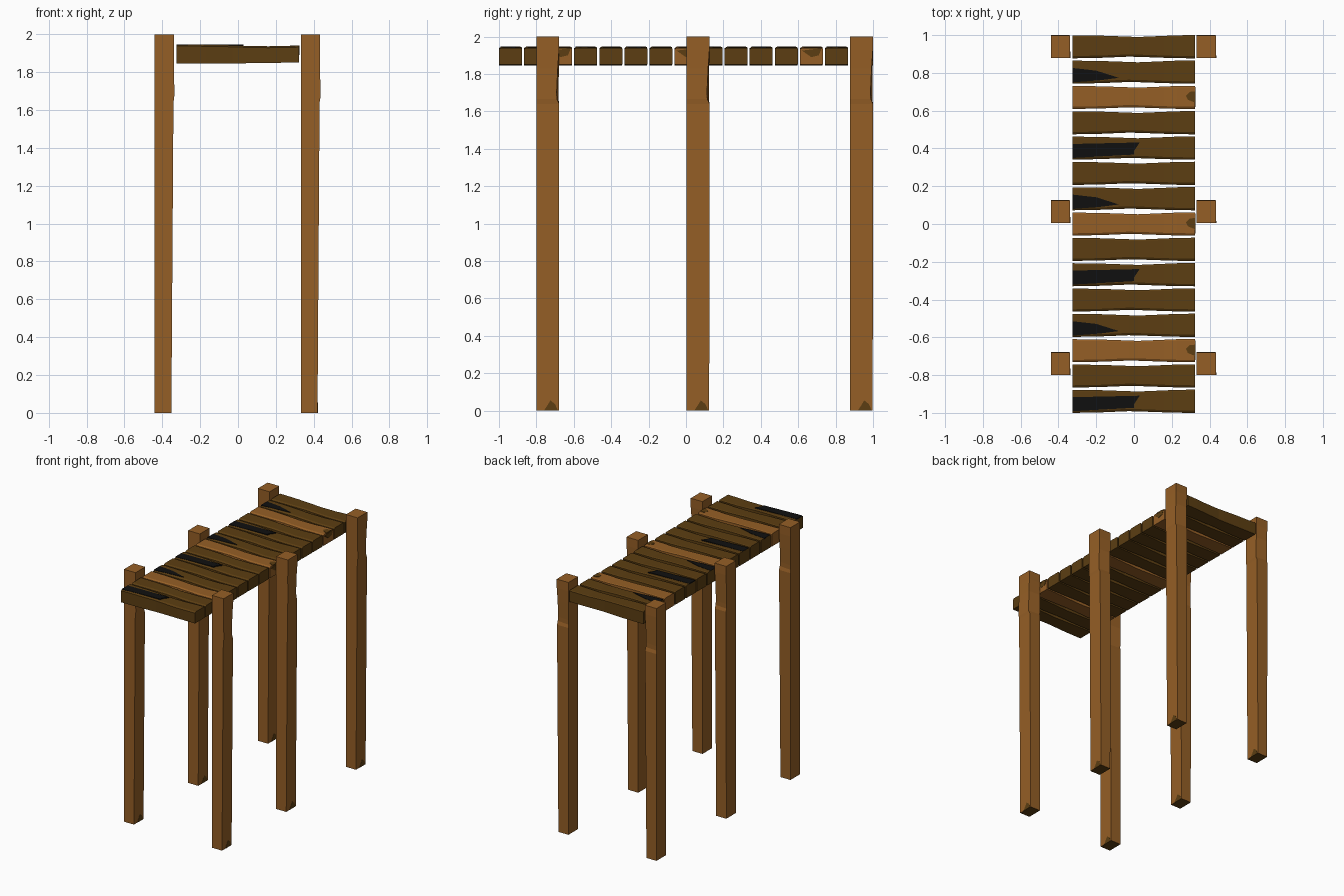
import bpy, bmesh

if "Cube" in bpy.data.objects:
    bpy.data.objects.remove(bpy.data.objects["Cube"])


def mat(name, rgb):
    m = bpy.data.materials.new(name)
    m.diffuse_color = (*rgb, 1)
    m.use_nodes = True
    m.node_tree.nodes["Principled BSDF"].inputs["Base Color"].default_value = m.diffuse_color
    return m


LIGHT = mat("light_wood", (0.30, 0.114, 0.019))
DARK = mat("dark_wood", (0.107, 0.048, 0.006))
BLACK = mat("black_rot", (0.005, 0.005, 0.005))


def loft(name, rings, mats, loc, dark_start=False):
    """Skin a list of closed rings into a capped solid."""
    bm = bmesh.new()
    vs = [[bm.verts.new(p) for p in r] for r in rings]
    n = len(rings[0])
    for a, b in zip(vs, vs[1:]):
        for i in range(n):
            j = (i + 1) % n
            bm.faces.new((a[i], a[j], b[j], b[i]))
    cap = bm.faces.new(vs[0][::-1])
    if dark_start:
        cap.material_index = 1
    bm.faces.new(vs[-1])
    bmesh.ops.recalc_face_normals(bm, faces=bm.faces)
    me = bpy.data.meshes.new(name)
    bm.to_mesh(me)
    bm.free()
    for m in mats:
        me.materials.append(m)
    ob = bpy.data.objects.new(name, me)
    ob.location = loc
    bpy.context.collection.objects.link(ob)
    return ob


def plate(name, pts, axis, lo, hi, m, loc):
    """Thin plate: a 2D outline extruded along one axis (0 = x, 2 = z)."""
    def ring(h):
        return [(h, a, b) if axis == 0 else (a, b, h) for a, b in pts]
    loft(name, [ring(lo), ring(hi)], [m], loc)


# posts: tapered, with a chipped corner near the top
# (z, width at front, width at back, depth at left, depth at right)
POST = [
    (0.00, 0.088, 0.088, 0.120, 0.120),
    (1.64, 0.099, 0.099, 0.122, 0.122),
    (1.665, 0.103, 0.101, 0.118, 0.110),
    (1.70, 0.104, 0.099, 0.119, 0.108),
    (1.83, 0.101, 0.099, 0.120, 0.114),
    (1.93, 0.102, 0.102, 0.121, 0.121),
    (2.00, 0.102, 0.102, 0.121, 0.121),
]
post_rings = [[(0, 0, z), (wf, 0, z), (wb, dr, z), (0, dl, z)] for z, wf, wb, dl, dr in POST]
for side, x in (("left", -0.44), ("right", 0.332)):
    for row, y in (("front", -0.80), ("middle", 0.004), ("back", 0.878)):
        loc = (x, y, 0)
        loft(f"{side}_{row}_post", post_rings, [LIGHT, DARK], loc, True)
        plate(f"{side}_{row}_post_chip",
              [(0.04, 0), (0.115, 0), (0.10, 0.035), (0.075, 0.055), (0.06, 0.03)],
              0, 0.083, 0.0895, DARK, loc)

# planks: waisted and slightly worn along their length
# (x, y front, y back, z bottom, z top)
PLANK = [
    (-0.325, -0.061, 0.061, 1.846, 1.946),
    (-0.17, -0.058, 0.059, 1.845, 1.945),
    (-0.03, -0.052, 0.054, 1.846, 1.942),
    (0.02, -0.053, 0.052, 1.847, 1.940),
    (0.16, -0.058, 0.058, 1.849, 1.937),
    (0.23, -0.060, 0.061, 1.850, 1.939),
    (0.323, -0.061, 0.062, 1.851, 1.940),
]
plank_rings = [[(x, a, zb), (x, b, zb), (x, b, zt - 0.004), (x, b - 0.008, zt),
                (x, a + 0.012, zt), (x, a, zt - 0.008)] for x, a, b, zb, zt in PLANK]
LONG_ROT = [(-0.325, -0.052), (0.00, -0.034), (0.00, -0.015), (0.03, 0.030), (-0.325, 0.022)]
SHORT_ROT = [(-0.325, -0.054), (-0.18, -0.043), (-0.08, -0.030), (-0.20, 0.008), (-0.325, 0.022)]
TOP_CHIP = [(0.325, -0.028), (0.325, 0.032), (0.295, 0.030), (0.275, 0.010), (0.285, -0.012)]
END_CHIP = [(-0.05, 1.925), (0.055, 1.938), (0.04, 1.90), (0.0, 1.89)]

for i in range(15):
    y = -0.939 + i * 0.13407
    loc = (0, y, 0)
    kind = i % 5
    loft(f"plank_{i + 1}", plank_rings, [LIGHT if kind == 2 else DARK], loc)
    if kind == 0:
        plate(f"long_rot_{i + 1}", LONG_ROT, 2, 1.939, 1.9475, BLACK, loc)
    elif kind == 3:
        plate(f"short_rot_{i + 1}", SHORT_ROT, 2, 1.939, 1.9475, BLACK, loc)
    elif kind == 2:
        plate(f"top_chip_{i + 1}", TOP_CHIP, 2, 1.934, 1.942, DARK, loc)
        plate(f"end_chip_{i + 1}", END_CHIP, 0, 0.320, 0.326, DARK, loc)
